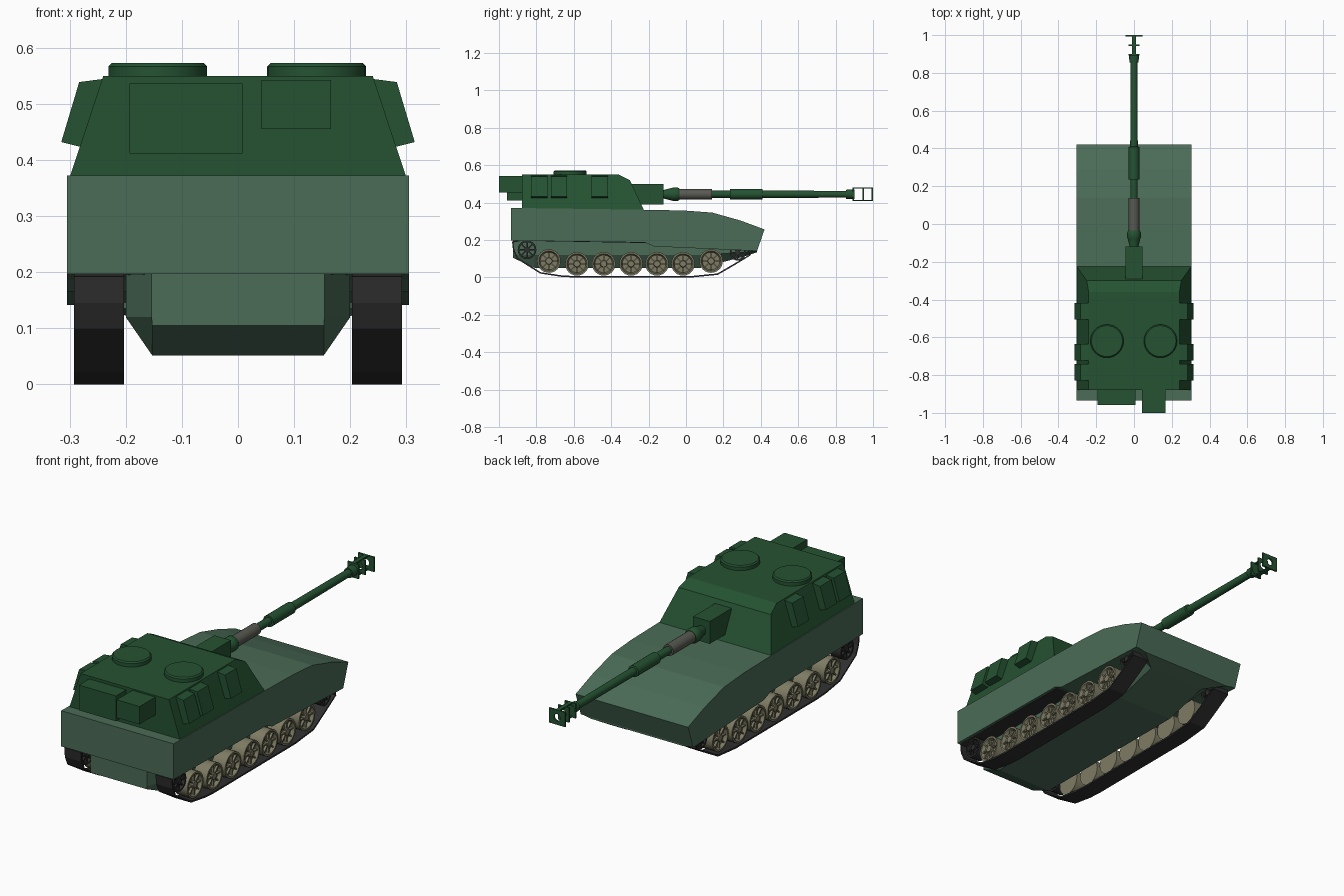
import bpy, bmesh, math
from mathutils import Matrix, Vector

if "Cube" in bpy.data.objects:
    bpy.data.objects.remove(bpy.data.objects["Cube"])


def mat(name, rgb):
    m = bpy.data.materials.new(name)
    m.diffuse_color = (*rgb, 1)
    m.use_nodes = True
    m.node_tree.nodes["Principled BSDF"].inputs["Base Color"].default_value = m.diffuse_color
    return m


GREEN = mat("turret_green", (0.018, 0.085, 0.032))
HULL = mat("hull_green", (0.07, 0.15, 0.095))
BEIGE = mat("wheel_beige", (0.21, 0.2, 0.125))
DARK = mat("track_dark", (0.028, 0.028, 0.028))
GREY = mat("sleeve_grey", (0.10, 0.10, 0.085))


def finish(bm, name, material, smooth=False):
    bmesh.ops.recalc_face_normals(bm, faces=bm.faces)
    me = bpy.data.meshes.new(name)
    bm.to_mesh(me)
    bm.free()
    me.materials.append(material)
    ob = bpy.data.objects.new(name, me)
    bpy.context.collection.objects.link(ob)
    if smooth:
        bpy.ops.object.select_all(action='DESELECT')
        ob.select_set(True)
        bpy.context.view_layer.objects.active = ob
        bpy.ops.object.shade_smooth_by_angle(angle=math.radians(35))
    return ob


def loft(bm, rings, close=False):
    """Bridge rings of equal point count; cap the ends unless closed."""
    vs = [[bm.verts.new(p) for p in r] for r in rings]
    n = len(vs[0])
    for a, b in zip(vs, vs[1:] + (vs[:1] if close else [])):
        for i in range(n):
            j = (i + 1) % n
            bm.faces.new((a[i], a[j], b[j], b[i]))
    if not close:
        bm.faces.new(vs[0])
        bm.faces.new(vs[-1])


def extrude_x(name, yz, x0, x1, material):
    bm = bmesh.new()
    loft(bm, [[(x, y, z) for y, z in yz] for x in (x0, x1)])
    return finish(bm, name, material)


def lathe(bm, profile, axis, center, n=24, close=False):
    """Profile of (position along axis, radius)."""
    rings = []
    for t, r in profile:
        ring = []
        for i in range(n):
            a = 2 * math.pi * i / n
            p = [r * math.cos(a), r * math.sin(a)]
            p.insert(axis, t)
            ring.append(Vector(p) + Vector(center))
        rings.append(ring)
    loft(bm, rings, close)


def add_box(bm, lo, hi, matrix=Matrix()):
    lo, hi = Vector(lo), Vector(hi)
    m = matrix @ Matrix.Translation((lo + hi) / 2) @ Matrix.Diagonal((*(hi - lo), 1))
    bmesh.ops.create_cube(bm, size=1, matrix=m)


def box(name, lo, hi, material):
    bm = bmesh.new()
    add_box(bm, lo, hi)
    return finish(bm, name, material)


# upper hull
extrude_x("upper_hull", [(-0.935, 0.372), (-0.27, 0.363), (-0.01, 0.358), (0.14, 0.347),
                         (0.29, 0.305), (0.42, 0.257), (0.38, 0.142), (-0.17, 0.166),
                         (-0.22, 0.187), (-0.935, 0.197)], -0.305, 0.305, HULL)

# lower hull tub: y, belly half width, belly z, flank half width, flank z
bm = bmesh.new()
rings = []
for y, bx, zb, mx, zm in [(-0.925, 0.153, 0.105, 0.154, 0.12), (-0.81, 0.153, 0.052, 0.2, 0.12),
                          (0.08, 0.153, 0.052, 0.2, 0.12), (0.31, 0.155, 0.112, 0.2, 0.135),
                          (0.38, 0.25, 0.135, 0.304, 0.145)]:
    half = [(bx, zb), (mx, zm), (mx, 0.2)]
    rings.append([(x, y, z) for x, z in half] + [(-x, y, z) for x, z in reversed(half)])
loft(bm, rings)
finish(bm, "lower_hull", HULL)

# turret
bm = bmesh.new()
loft(bm, [[(-x, -0.878, z), (x, -0.878, z), (x, y, z), (-x, y, z)]
          for x, y, z in [(0.303, -0.225, 0.36), (0.25, -0.3, 0.52), (0.24, -0.36, 0.55)]])
finish(bm, "turret", GREEN)

# turret side bins
for s, side in ((-1, "left"), (1, "right")):
    for i, (y0, y1) in enumerate([(-0.505, -0.418), (-0.722, -0.635), (-0.828, -0.74)]):
        bm = bmesh.new()
        loft(bm, [[(s * x, y, z) for x, z in [(0.236, 0.545), (0.283, 0.539),
                                             (0.315, 0.432), (0.275, 0.422)]] for y in (y0, y1)])
        finish(bm, f"{side}_turret_bin_{i + 1}", GREEN)

# rear turret boxes
box("rear_bin_wide", (-0.193, -0.957, 0.412), (0.008, -0.87, 0.536), GREEN)
box("rear_bin_small", (0.042, -1.0, 0.455), (0.166, -0.87, 0.543), GREEN)

# roof hatches
for x, side in ((-0.143, "left"), (0.14, "right")):
    bm = bmesh.new()
    lathe(bm, [(0.54, 0.088), (0.567, 0.088), (0.573, 0.082)], 2, (x, -0.62, 0), 32)
    finish(bm, side + "_roof_hatch", GREEN, True)

# gun
GZ = 0.445
box("gun_mantlet", (-0.045, -0.29, 0.39), (0.045, -0.12, 0.5), GREEN)
for name, prof, m in [
    ("gun_collar", [(-0.13, 0.022), (-0.115, 0.024), (-0.075, 0.034), (-0.07, 0.036),
                    (-0.045, 0.036), (-0.035, 0.03)], GREEN),
    ("gun_sleeve", [(-0.045, 0.028), (0.138, 0.028)], GREY),
    ("gun_barrel", [(0.13, 0.019), (0.235, 0.019), (0.235, 0.028), (0.408, 0.028), (0.41, 0.02),
                    (0.855, 0.018), (0.855, 0.024), (0.885, 0.026), (0.9, 0.026)], GREEN)]:
    bm = bmesh.new()
    lathe(bm, prof, 1, (0, 0, GZ), 20)
    finish(bm, name, m, True)

# muzzle brake: three pierced baffle plates joined by top and bottom strips
bm = bmesh.new()
for y, w in ((0.895, 0.03), (0.947, 0.03), (0.996, 0.044)):
    rings = []
    for yy, hole in ((y - 0.004, 0), (y + 0.004, 0), (y + 0.004, 1), (y - 0.004, 1)):
        ring = []
        for i in range(16):
            c, q = math.cos(i * math.pi / 8), math.sin(i * math.pi / 8)
            k = 1 / max(abs(c), abs(q))
            ring.append((0.017 * c, yy, GZ + 0.017 * q) if hole
                        else (w * c * k, yy, GZ + 0.036 * q * k))
        rings.append(ring)
    loft(bm, rings, True)
for z in (GZ - 0.036, GZ + 0.03):
    add_box(bm, (-0.01, 0.893, z), (0.01, 0.999, z + 0.006))
finish(bm, "muzzle_brake", GREEN)

# running gear
TRACK = [(-0.93, 0.192), (-0.925, 0.145), (-0.905, 0.1), (-0.78, 0.021), (-0.67, 0.004),
         (-0.6, 0), (0.03, 0), (0.17, 0.014), (0.26, 0.066), (0.345, 0.118),
         (0.338, 0.155), (0.29, 0.178), (-0.2, 0.192), (-0.88, 0.204)]
WHEELS = [(-0.733, 0.088), (-0.583, 0.073), (-0.44, 0.073), (-0.294, 0.073),
          (-0.155, 0.073), (-0.016, 0.073), (0.134, 0.088)]
for s, side in ((-1, "left"), (1, "right")):
    # track band
    bm = bmesh.new()
    strip = [[bm.verts.new((x, y, z)) for x in sorted((s * 0.203, s * 0.292))] for y, z in TRACK]
    for a, b in zip(strip, strip[1:] + strip[:1]):
        bm.faces.new((a[0], b[0], b[1], a[1]))
    ob = finish(bm, side + "_track", DARK)
    ob.modifiers.new("thickness", 'SOLIDIFY').thickness = 0.008

    # dished road wheels with ribs
    for i, (y, z) in enumerate(WHEELS):
        bm = bmesh.new()
        lathe(bm, [(s * x, r) for x, r in [(0.21, 0.063), (0.282, 0.063), (0.282, 0.054),
                                           (0.266, 0.047), (0.266, 0.019), (0.281, 0.016)]],
              0, (0, y, z), 24)
        for k in range(8):
            m = Matrix.Translation((0, y, z)) @ Matrix.Rotation(k * math.pi / 4, 4, 'X')
            xs = sorted((s * 0.262, s * 0.277))
            add_box(bm, (xs[0], 0.014, -0.003), (xs[1], 0.05, 0.003), m)
        finish(bm, f"{side}_road_wheel_{i + 1}", BEIGE, True)

    # spoked idler and drive wheels
    for name, y, z, R in (("idler_wheel", -0.85, 0.148, 0.05), ("drive_wheel", 0.277, 0.133, 0.043)):
        bm = bmesh.new()
        xs = sorted((s * 0.22, s * 0.28))
        lathe(bm, [(xs[0], R), (xs[1], R), (xs[1], R - 0.009), (xs[0], R - 0.009)],
              0, (0, y, z), 20, True)
        lathe(bm, [(xs[0], 0.014), (xs[1], 0.014)], 0, (0, y, z), 12)
        for k in range(8):
            m = Matrix.Translation((0, y, z)) @ Matrix.Rotation(k * math.pi / 4, 4, 'X')
            add_box(bm, (xs[0] + 0.005, 0.01, -0.004), (xs[1] - 0.005, R - 0.006, 0.004), m)
        finish(bm, f"{side}_{name}", DARK, True)
